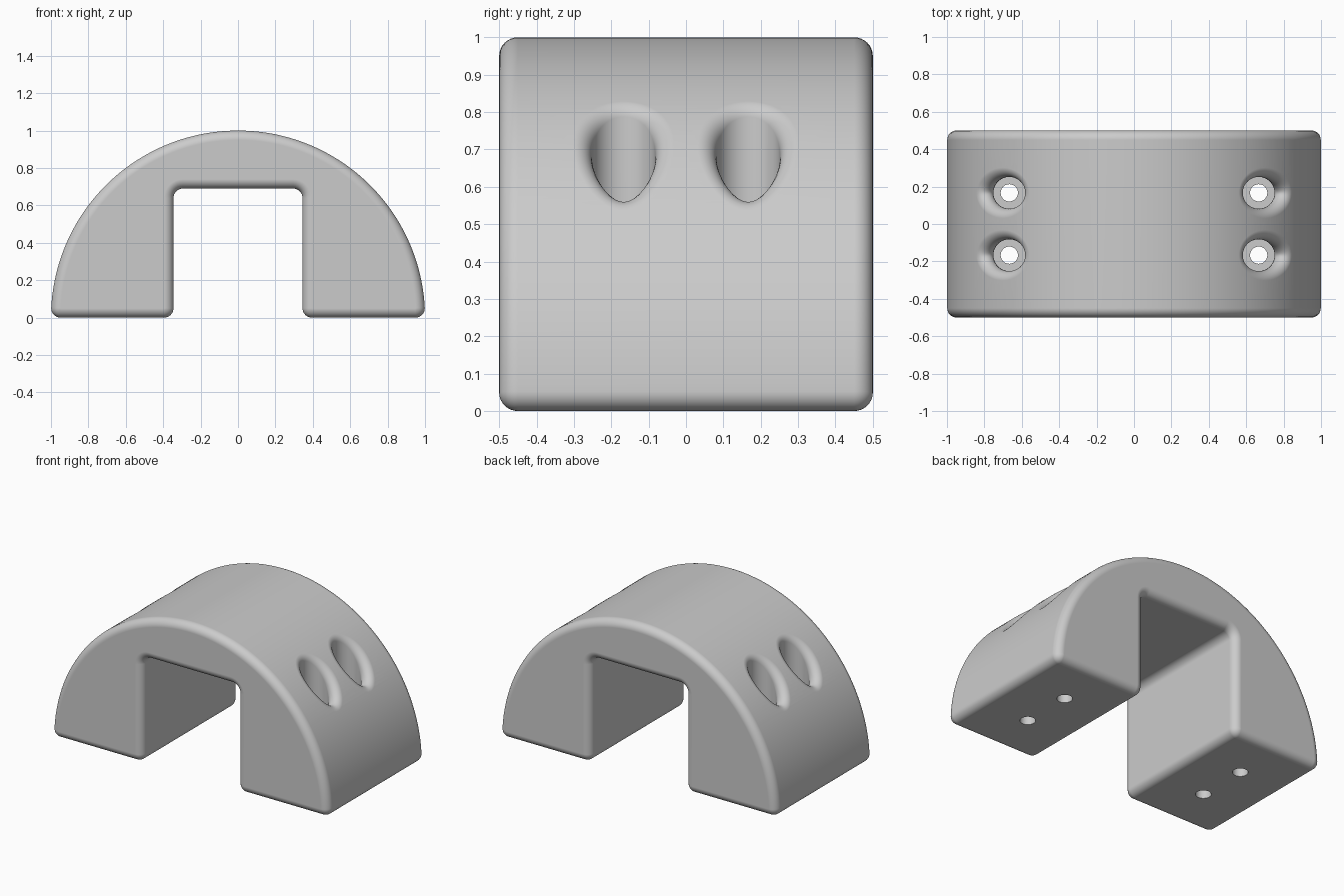
import bpy, bmesh
from math import pi, sin, cos, sqrt, atan2, radians
from mathutils import Vector

cube = bpy.data.objects.get("Cube")
if cube:
    bpy.data.objects.remove(cube, do_unlink=True)

FILLET = 0.05              # rounding of all outer edges
NOTCH_X, NOTCH_Z = 0.345, 0.69
HALF_DEPTH = 0.5
HOLE_X, HOLE_Y = 2 / 3, 1 / 6
BORE, SHANK, SEAT_Z = 0.085, 0.046, 0.33
STEPS = 8

grey = bpy.data.materials.new("light grey")
grey.use_nodes = True
grey.diffuse_color = (0.6, 0.6, 0.6, 1)
grey.node_tree.nodes["Principled BSDF"].inputs["Base Color"].default_value = (0.6, 0.6, 0.6, 1)


def arc(cx, cz, r, a0, a1, n):
    return [(cx + r * cos(a0 + (a1 - a0) * i / n), cz + r * sin(a0 + (a1 - a0) * i / n))
            for i in range(n + 1)]


def profile(d):
    """Arch outline shrunk inwards by d, always with the same point count."""
    r = max(FILLET - d, 0.0005)
    foot_x = sqrt((1 - FILLET) ** 2 - FILLET ** 2)
    a = atan2(FILLET, foot_x)
    half = arc(NOTCH_X - FILLET, NOTCH_Z - FILLET, FILLET + d, pi / 2, 0, STEPS)
    half += arc(NOTCH_X + FILLET, FILLET, r, pi, 1.5 * pi, STEPS)
    half += arc(foot_x, FILLET, r, -pi / 2, a, STEPS)
    half += arc(0, 0, 1 - d, a, pi / 2, 72)[1:]
    return half + [(-x, z) for x, z in reversed(half[:-1])]


def loft(bm, rings):
    """Skin a stack of closed rings and return the vertex rings."""
    vs = [[bm.verts.new(p) for p in ring] for ring in rings]
    for low, high in zip(vs, vs[1:]):
        n = len(low)
        for i in range(n):
            j = (i + 1) % n
            bm.faces.new((low[i], low[j], high[j], high[i]))
    return vs


def make_object(name, bm):
    bmesh.ops.recalc_face_normals(bm, faces=bm.faces)
    mesh = bpy.data.meshes.new(name)
    bm.to_mesh(mesh)
    bm.free()
    mesh.materials.append(grey)
    obj = bpy.data.objects.new(name, mesh)
    bpy.context.collection.objects.link(obj)
    return obj


# Arch body with rounded front and back rims
bm = bmesh.new()
sections = []
for i in range(STEPS + 1):
    t = pi / 2 * i / STEPS
    sections.append((FILLET * (1 - sin(t)), -HALF_DEPTH + FILLET * (1 - cos(t))))
sections += [(d, -y) for d, y in reversed(sections)]
ends = loft(bm, [[(x, y, z) for x, z in profile(d)] for d, y in sections])
bm.faces.new(ends[0])
bm.faces.new(ends[-1])
arch = make_object("arch_block", bm)


# Counterbored screw holes, flared where they meet the curved top
def screw_hole(bm, sx, sy, n=64):
    angles = [2 * pi * i / n for i in range(n)]

    def circle(r, z):
        return [Vector((HOLE_X + r * cos(a), HOLE_Y + r * sin(a), z)) for a in angles]

    rings = [circle(SHANK, -0.1), circle(SHANK, SEAT_Z), circle(BORE, SEAT_Z)]
    centres = circle(BORE + FILLET, 0)
    for c in centres:
        c.z = sqrt((1 - FILLET) ** 2 - c.x ** 2)
    for k in range(STEPS + 1):
        ring = []
        for c, a in zip(centres, angles):
            wall = Vector((-cos(a), -sin(a), 0))
            skin = Vector((c.x, 0, c.z)).normalized()
            ring.append(c + FILLET * wall.slerp(skin, k / STEPS))
        rings.append(ring)
    rings.append([Vector((p.x * 1.15, p.y, p.z * 1.15)) for p in rings[-1]])
    rings = [[(sx * p.x, sy * p.y, p.z) for p in ring] for ring in rings]
    vs = loft(bm, rings)
    bm.faces.new(vs[0])
    top = bm.verts.new(sum((v.co for v in vs[-1]), Vector()) / n)
    for i in range(n):
        bm.faces.new((vs[-1][i], vs[-1][(i + 1) % n], top))


bm = bmesh.new()
for sx in (-1, 1):
    for sy in (-1, 1):
        screw_hole(bm, sx, sy)
cutter = make_object("screw_hole_cutter", bm)
cutter.hide_render = True

bpy.ops.object.select_all(action='DESELECT')
arch.select_set(True)
bpy.context.view_layer.objects.active = arch
cut = arch.modifiers.new("screw_holes", 'BOOLEAN')
cut.operation = 'DIFFERENCE'
cut.solver = 'EXACT'
cut.object = cutter
bpy.ops.object.modifier_apply(modifier=cut.name)
bpy.data.objects.remove(cutter, do_unlink=True)

# Smooth rounded surfaces, crisp hole seats
bpy.ops.object.shade_smooth_by_angle(angle=radians(35))
weighted = arch.modifiers.new("flat_faces", 'WEIGHTED_NORMAL')
weighted.keep_sharp = True
